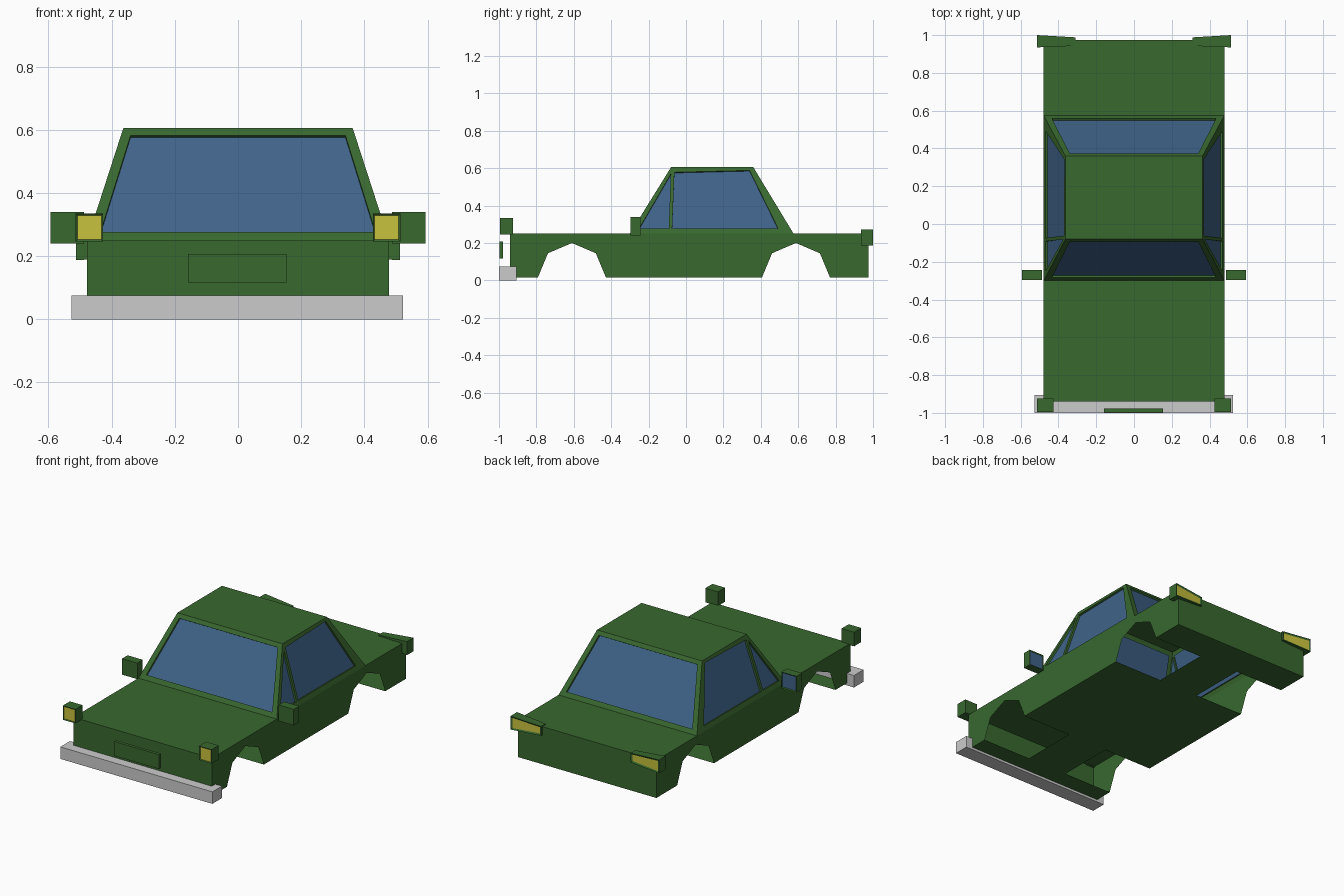
import bpy, bmesh
from mathutils import Vector, geometry

if "Cube" in bpy.data.objects:
    bpy.data.objects.remove(bpy.data.objects["Cube"])


def material(name, rgb):
    m = bpy.data.materials.new(name)
    m.diffuse_color = (*rgb, 1)
    m.use_nodes = True
    m.node_tree.nodes["Principled BSDF"].inputs["Base Color"].default_value = m.diffuse_color
    return m


GREEN = material("green_paint", (0.04, 0.14, 0.028))
BLUE = material("blue_glass", (0.05, 0.125, 0.25))
YELLOW = material("yellow_lens", (0.58, 0.54, 0.045))


def finish(bm, name, mats):
    me = bpy.data.meshes.new(name)
    bm.to_mesh(me)
    bm.free()
    for m in mats:
        me.materials.append(m)
    ob = bpy.data.objects.new(name, me)
    bpy.context.collection.objects.link(ob)


def face(bm, pts):
    return bm.faces.new([bm.verts.new(p) for p in pts])


# Main dimensions
W, TW = 0.478, 0.363             # half widths of body and roof
Z0, Z1, Z2 = 0.015, 0.25, 0.605  # floor, shoulder, roof
F, B = -0.94, 0.975              # body ends
CF, CB, RF, RB = -0.30, 0.575, -0.08, 0.36  # cabin base and roof ends
SPLIT = -0.083                   # side window divider at the shoulder
HOLE = 0.14                      # inner edge of the open wheel wells
CENTRE = Vector((0, 0.14, 0.3))

body, glass = bmesh.new(), bmesh.new()


def window(outer, inner, depth=0.012):
    """Frame around a recessed pane."""
    n = geometry.normal([Vector(p) for p in outer])
    if n.dot(Vector(outer[0]) - CENTRE) < 0:
        n = -n
    pane = [Vector(p) - n * depth for p in inner]
    k = len(outer)
    for i in range(k):
        j = (i + 1) % k
        face(body, [outer[i], outer[j], inner[j], inner[i]])
        face(body, [inner[i], inner[j], pane[j], pane[i]])
    f = face(glass, pane)
    f.normal_update()
    if f.normal.dot(n) < 0:
        f.normal_flip()


# Body sides with angular wheel arches
def arch(c):
    return [(c - 0.182, Z0), (c - 0.128, 0.145), (c, 0.2),
            (c + 0.128, 0.145), (c + 0.182, Z0)]


A1, A2 = arch(-0.61), arch(0.588)
side = [(F, Z0), *A1, *A2, (B, Z0), (B, Z1), (CB, Z1), (SPLIT, Z1), (CF, Z1), (F, Z1)]
for s in (-1, 1):
    face(body, [(s * W, y, z) for y, z in side])


# Hood, trunk lid, nose, tail and roof
def flat(x, ya, yb, z):
    face(body, [(-x, ya, z), (x, ya, z), (x, yb, z), (-x, yb, z)])


flat(W, F, CF, Z1)
flat(W, CB, B, Z1)
flat(TW, RF, RB, Z2)
for y in (F, B):
    face(body, [(-W, y, Z0), (W, y, Z0), (W, y, Z1), (-W, y, Z1)])

# Floor, open at the four wheel wells
ys = [F, A1[0][0], A1[-1][0], A2[0][0], A2[-1][0], B]
for i in range(5):
    xs = [-HOLE, HOLE] if i % 2 else [-W, -HOLE, HOLE, W]
    for a, b in zip(xs, xs[1:]):
        face(body, [(a, ys[i], Z0), (b, ys[i], Z0), (b, ys[i + 1], Z0), (a, ys[i + 1], Z0)])

# Windshield and rear window
for base, top in ((CF, RF), (CB, RB)):
    def pt(x, z):
        return (x, base + (top - base) * (z - Z1) / (Z2 - Z1), z)
    window([pt(-W, Z1), pt(W, Z1), pt(TW, Z2), pt(-TW, Z2)],
           [pt(-0.435, 0.276), pt(0.435, 0.276), pt(0.34, 0.582), pt(-0.34, 0.582)])

# Side windows
for s in (-1, 1):
    def sp(y, z):
        return (s * (W + (TW - W) * (z - Z1) / (Z2 - Z1)), y, z)
    window([sp(CF, Z1), sp(SPLIT, Z1), sp(RF, Z2)],
           [sp(-0.25, 0.278), sp(-0.092, 0.278), sp(-0.079, 0.572)])
    window([sp(SPLIT, Z1), sp(CB, Z1), sp(RB, Z2), sp(RF, Z2)],
           [sp(-0.074, 0.278), sp(0.492, 0.278), sp(0.34, 0.588), sp(-0.062, 0.578)])

bmesh.ops.remove_doubles(body, verts=body.verts, dist=0.0005)
bmesh.ops.recalc_face_normals(body, faces=body.faces)
finish(body, "body_shell", [GREEN])
finish(glass, "window_glass", [BLUE])


def box(name, x, y, z, mats=(), lens=0, border=0.008, inner=None):
    """Box between ranges; lens=-1/+1 insets its front/back face;
    inner gives other y and z ranges at the first x end."""
    bm = bmesh.new()
    ends = []
    for xi, (yr, zr) in zip(x, (inner or (y, z), (y, z))):
        ends.append([bm.verts.new((xi, yr[a], zr[b])) for a, b in ((0, 0), (1, 0), (1, 1), (0, 1))])
    p, q = ends
    bm.faces.new(p)
    bm.faces.new(q)
    for i in range(4):
        j = (i + 1) % 4
        bm.faces.new([p[i], p[j], q[j], q[i]])
    bmesh.ops.recalc_face_normals(bm, faces=bm.faces)
    if lens:
        f = max(bm.faces, key=lambda g: g.normal.y * lens)
        bmesh.ops.inset_individual(bm, faces=[f], thickness=border, depth=-0.005)
        f.material_index = 1
    finish(bm, name, mats)


# Bumper and front plate
box("front_bumper", (-0.527, 0.523), (-1.0, -0.905), (0, 0.075))
box("front_plate", (-0.158, 0.154), (-0.997, -0.978), (0.117, 0.207), [GREEN])

# Mirrored lamps and door mirrors
for s, tag in ((-1, "left"), (1, "right")):
    box(tag + "_headlight", (s * 0.427, s * 0.514), (-0.995, -0.925), (0.246, 0.334),
        [GREEN, YELLOW], -1)
    box(tag + "_door_mirror", (s * 0.488, s * 0.593), (-0.297, -0.243), (0.24, 0.34),
        [GREEN, BLUE], 1)
    box(tag + "_taillight", (s * 0.31, s * 0.513), (0.935, 1.0), (0.187, 0.271),
        [GREEN, YELLOW], 1, 0.014, ((0.943, 0.988), (0.198, 0.256)))
